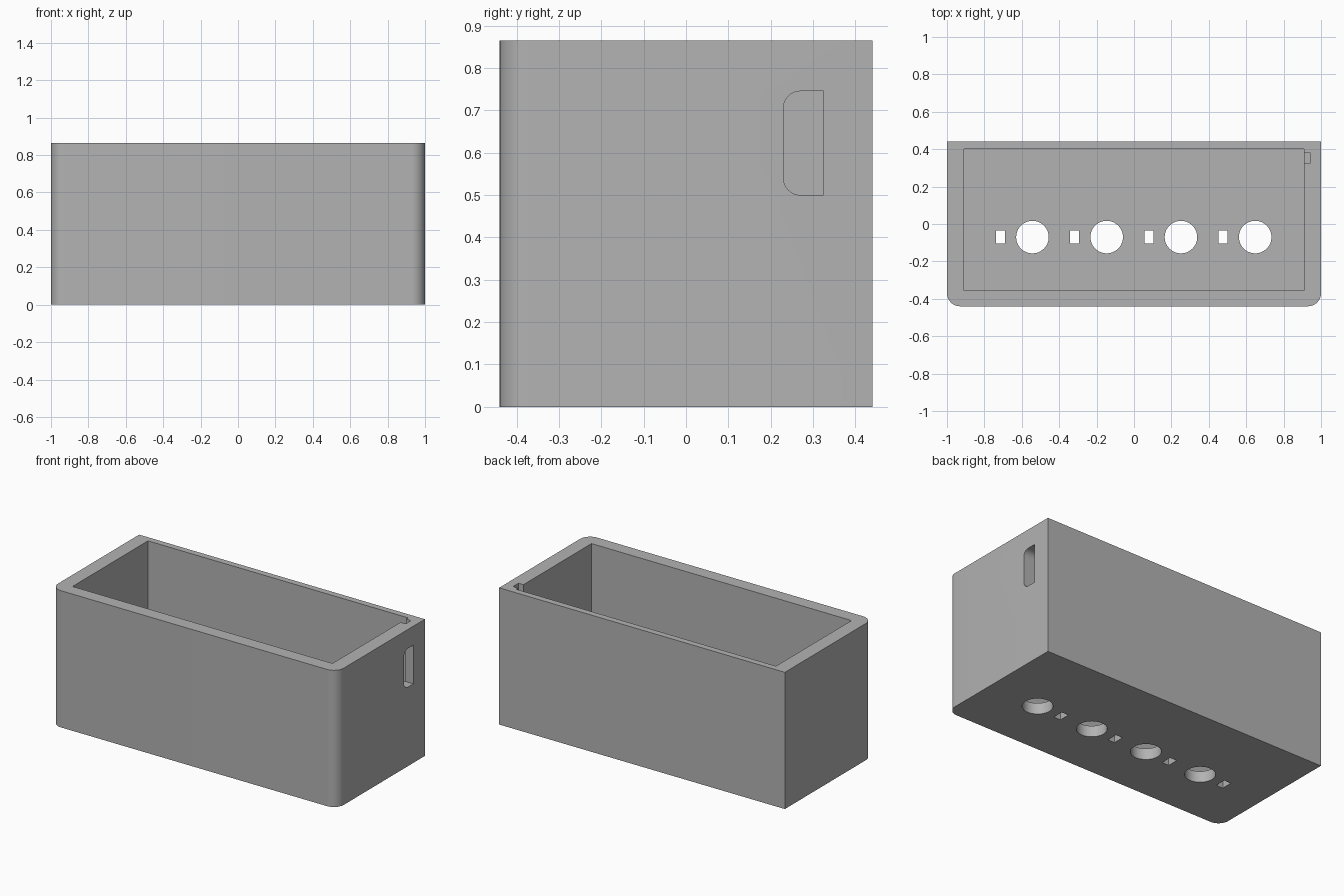
import bpy, bmesh
from math import radians, sin, cos, pi

cube = bpy.data.objects.get("Cube")
if cube:
    bpy.data.objects.remove(cube, do_unlink=True)

grey = bpy.data.materials.new("plain_grey")
grey.use_nodes = True
grey.diffuse_color = (0.45, 0.45, 0.45, 1)
grey.node_tree.nodes["Principled BSDF"].inputs["Base Color"].default_value = (0.45, 0.45, 0.45, 1)

WIDTH, DEPTH, HEIGHT = 2.0, 0.88, 0.865
FLOOR = 0.07


def prism(name, outline, low, high, axis="z"):
    """Extrude a closed 2D outline along z (outline in x, y) or x (outline in y, z)."""
    bm = bmesh.new()
    place = (lambda a, b: (a, b, low)) if axis == "z" else (lambda a, b: (low, a, b))
    face = bm.faces.new([bm.verts.new(place(a, b)) for a, b in outline])
    moved = bmesh.ops.extrude_face_region(bm, geom=[face])["geom"]
    step = (0, 0, high - low) if axis == "z" else (high - low, 0, 0)
    bmesh.ops.translate(bm, vec=step, verts=[g for g in moved if isinstance(g, bmesh.types.BMVert)])
    bmesh.ops.recalc_face_normals(bm, faces=bm.faces)
    mesh = bpy.data.meshes.new(name)
    bm.to_mesh(mesh)
    bm.free()
    mesh.materials.append(grey)
    obj = bpy.data.objects.new(name, mesh)
    bpy.context.collection.objects.link(obj)
    return obj


def rect(a0, a1, b0, b1):
    return [(a0, b0), (a1, b0), (a1, b1), (a0, b1)]


def arc(cx, cy, r, start, end, steps=10):
    angles = [radians(start + (end - start) * i / steps) for i in range(steps + 1)]
    return [(cx + r * cos(t), cy + r * sin(t)) for t in angles]


def circle(cx, cy, r, sides=48):
    return [(cx + r * cos(2 * pi * i / sides), cy + r * sin(2 * pi * i / sides)) for i in range(sides)]


# Outer shell with two rounded front corners
hx, hy, r = WIDTH / 2, DEPTH / 2, 0.07
outline = arc(-hx + r, -hy + r, r, 180, 270) + arc(hx - r, -hy + r, r, 270, 360)
outline += [(hx, hy), (-hx, hy)]
box = prism("open_box", outline, 0, HEIGHT)

# Inner cavity, open at the top
cutters = [prism("cavity_cutter", rect(-0.91, 0.91, -0.355, 0.4), FLOOR, HEIGHT + 0.1)]

# Four round holes, each with a small rectangular slot beside it
for i in range(4):
    x = -0.543 + 0.397 * i
    cutters.append(prism("round_hole_cutter", circle(x, -0.07, 0.087), -0.1, FLOOR + 0.1))
    s = x - 0.172
    cutters.append(prism("small_slot_cutter", rect(s - 0.024, s + 0.024, -0.105, -0.035), -0.1, FLOOR + 0.1))

# Port in the left side wall, rounded on its front edge only
port = arc(0.27, 0.705, 0.04, 90, 180) + arc(0.27, 0.54, 0.04, 180, 270)
port += [(0.325, 0.5), (0.325, 0.745)]
cutters.append(prism("port_cutter", port, 0.85, 1.1, axis="x"))

# Board guide groove inside the same wall
cutters.append(prism("groove_cutter", rect(0.88, 0.945, 0.325, 0.38), 0.38, HEIGHT + 0.1))

bpy.ops.object.select_all(action="DESELECT")
box.select_set(True)
bpy.context.view_layer.objects.active = box
for cutter in cutters:
    cutter.hide_render = True
    mod = box.modifiers.new("cut", "BOOLEAN")
    mod.operation, mod.solver, mod.object = "DIFFERENCE", "EXACT", cutter
    bpy.ops.object.modifier_apply(modifier=mod.name)
    bpy.data.objects.remove(cutter, do_unlink=True)

bpy.ops.object.shade_smooth_by_angle(angle=radians(30))
